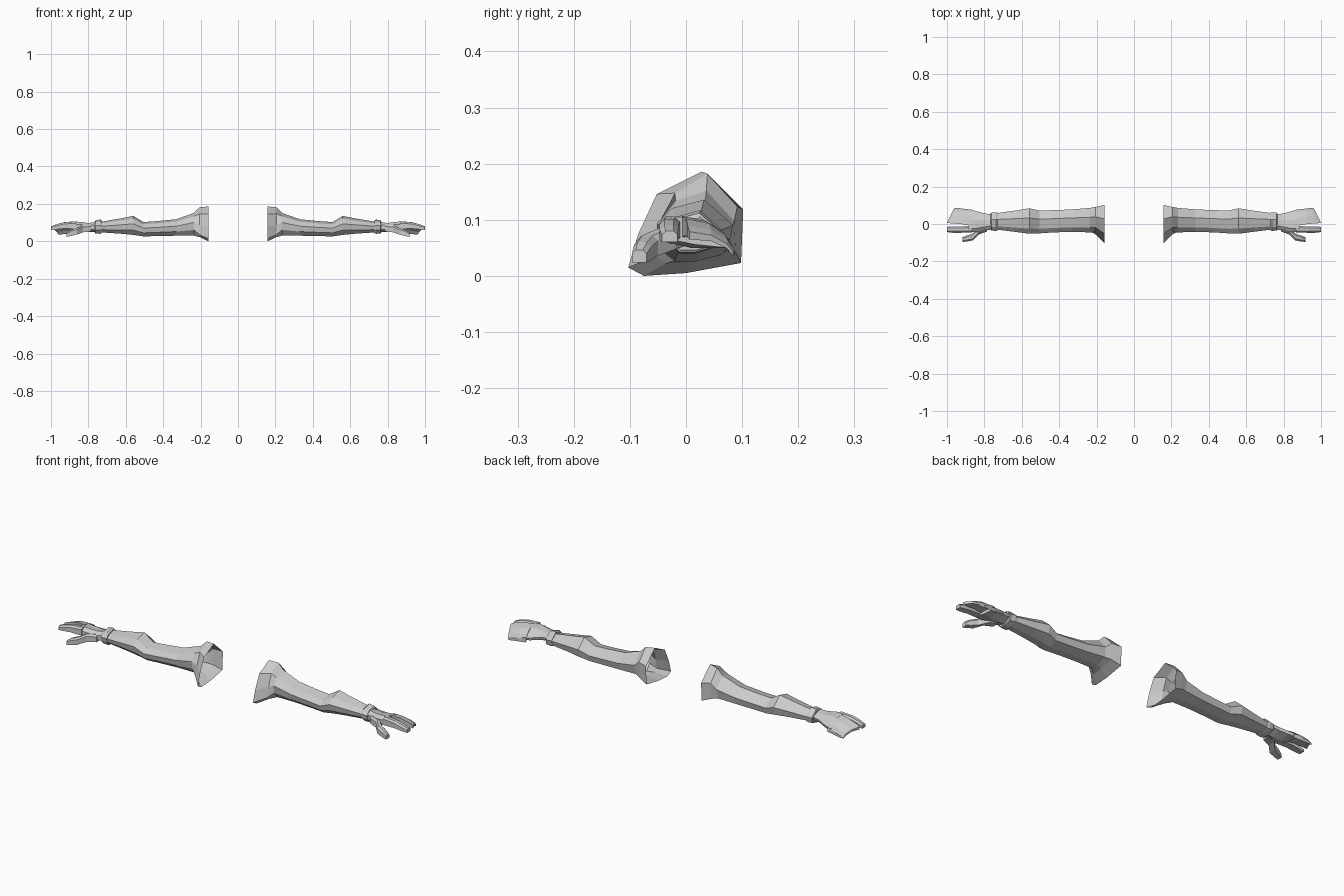
import bpy, bmesh
from mathutils import Vector

if "Cube" in bpy.data.objects:
    bpy.data.objects.remove(bpy.data.objects["Cube"])

skin = bpy.data.materials.new("light_grey")
skin.diffuse_color = (0.6, 0.6, 0.6, 1)
skin.use_nodes = True
skin.node_tree.nodes["Principled BSDF"].inputs["Base Color"].default_value = skin.diffuse_color


def loft(name, rings, cap_start=True, cap_end=True):
    """Skin a list of equal-length rings and mirror the result across x."""
    bm = bmesh.new()
    loops = [[bm.verts.new(p) for p in ring] for ring in rings]
    n = len(loops[0])
    for a, b in zip(loops, loops[1:]):
        for i in range(n):
            j = (i + 1) % n
            bm.faces.new((a[i], a[j], b[j], b[i]))
    if cap_start:
        bm.faces.new(loops[0][::-1])
    if cap_end:
        bm.faces.new(loops[-1])
    bmesh.ops.recalc_face_normals(bm, faces=bm.faces)
    # open sleeves: make sure the normals point away from the axis
    bm.faces.ensure_lookup_table()
    f = bm.faces[0]
    axis = sum((Vector(p) for r in rings[:2] for p in r), Vector()) / (2 * n)
    if f.normal.dot(f.calc_center_median() - axis) < 0:
        bmesh.ops.reverse_faces(bm, faces=bm.faces)
    me = bpy.data.meshes.new(name)
    bm.to_mesh(me)
    bm.free()
    me.materials.append(skin)
    ob = bpy.data.objects.new(name, me)
    bpy.context.collection.objects.link(ob)
    mod = ob.modifiers.new("mirror", 'MIRROR')
    mod.use_mirror_merge = False
    return ob


# Angular limb cross-section, in fractions of its bounding box (y, z)
LIMB = [(.05, .25), (.25, 0), (.55, 0), (.93, .15),
        (1, .55), (.62, 1), (.2, .85), (0, .58)]


def limb(x, y0, y1, z0, z1):
    return [(x, y0 + u * (y1 - y0), z0 + v * (z1 - z0)) for u, v in LIMB]


def box(x, y0, y1, z0, z1):
    """Chamfered finger cross-section."""
    c = (y1 - y0) * .25
    return [(x, y0, z0), (x, y1, z0), (x, y1, z1 - c),
            (x, y1 - c, z1), (x, y0 + c, z1), (x, y0, z1 - c)]


# Flared shoulder opening, then the upper arm, elbow and forearm
flare = [(-.103, .015), (-.075, 0), (0, .005), (.098, .023),
         (.102, .118), (.028, .186), (-.052, .146), (-.085, .075)]
shoulder = [(.158, y, z) for y, z in flare]
collar = [(.205, y * .72 + .018, z * .86 + .022) for y, z in flare]
loft("arm", [
    shoulder,
    collar,
    limb(.235, -.045, .086, .030, .152),
    limb(.33, -.042, .078, .030, .118),
    limb(.43, -.045, .074, .028, .108),
    limb(.505, -.050, .072, .026, .103),
    limb(.56, -.052, .084, .034, .136),
    limb(.62, -.044, .074, .040, .124),
    limb(.735, -.030, .058, .048, .104),
], cap_start=False)

# Wrist band
loft("wrist_band", [
    limb(.730, -.034, .060, .042, .112),
    limb(.738, -.037, .063, .040, .117),
    limb(.763, -.035, .060, .042, .112),
    limb(.766, -.031, .057, .046, .106),
])

# Palm, sloping down towards the little finger
def palm(x, y0, y1, top, side, under):
    m = (y0 + y1) / 2
    return [(x, y0, under + .012), (x, m, under), (x, y1, side - .014),
            (x, y1 + .004, side), (x, m + .01, top - .004), (x, y0 + .02, top),
            (x, y0, top - .014)]


loft("palm", [
    palm(.755, -.028, .048, .103, .085, .050),
    palm(.80, -.036, .052, .098, .080, .050),
    palm(.845, -.044, .066, .104, .070, .050),
    palm(.885, -.044, .074, .106, .064, .056),
])

# Joined outer fingers, curving down to a slanted tip
def fingers(x_in, x_out, y0, y1, top, low, thick):
    pts = [(0, 0), (.5, .18), (.85, .6), (1, 1)]
    def row(d):
        return [(x_in + t * (x_out - x_in), y0 + t * (y1 - y0),
                 top - s * (top - low) - d * (1 - .5 * t)) for t, s in pts]
    return row(0) + row(thick)[::-1]


loft("outer_fingers", [
    fingers(.875, .865, -.008, .076, .107, .062, .038),
    fingers(.93, .915, .000, .082, .102, .055, .030),
    fingers(.975, .945, .003, .086, .090, .048, .022),
    fingers(1.0, .962, .006, .084, .079, .043, .014),
])

# Index finger
loft("index_finger", [
    box(.865, -.045, -.010, .066, .106),
    box(.93, -.047, -.013, .068, .101),
    box(.97, -.047, -.014, .064, .091),
    box(1.0, -.043, -.015, .060, .080),
])

# Thumb
loft("thumb", [
    box(.785, -.040, -.004, .052, .088),
    box(.83, -.056, -.018, .048, .086),
    box(.862, -.088, -.050, .036, .072),
    box(.895, -.094, -.062, .028, .060),
    box(.917, -.096, -.070, .024, .046),
])
